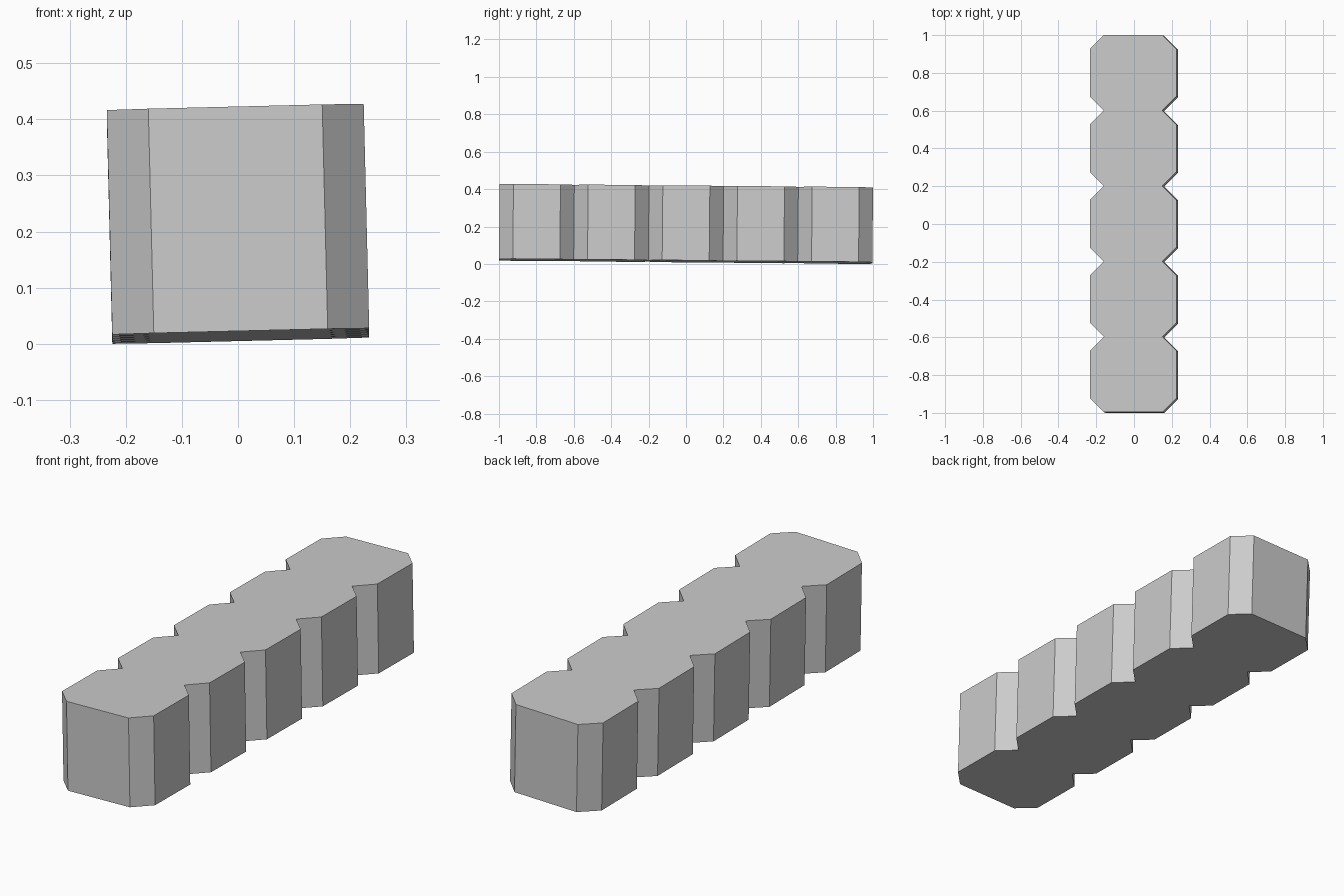
import bpy, bmesh
from mathutils import Matrix, Vector

default = bpy.data.objects.get("Cube")
if default:
    bpy.data.objects.remove(default, do_unlink=True)

# Plain grey material
grey = bpy.data.materials.new("plain grey")
grey.use_nodes = True
colour = (0.6, 0.6, 0.6, 1)
grey.diffuse_color = colour
grey.node_tree.nodes["Principled BSDF"].inputs["Base Color"].default_value = colour

# Proportions of the block: five chamfered units in a row
UNITS, PITCH, HALF_WIDTH, CHAMFER, HEIGHT = 5, 0.3993, 0.229, 0.074, 0.4
length = UNITS * PITCH

# Right-hand outline, front to back; neighbouring units share the notch point
side = [(HALF_WIDTH - CHAMFER, -length / 2)]
for i in range(UNITS):
    start = -length / 2 + i * PITCH
    side += [(HALF_WIDTH, start + CHAMFER),
             (HALF_WIDTH, start + PITCH - CHAMFER),
             (HALF_WIDTH - CHAMFER, start + PITCH)]
outline = side + [(-x, y) for x, y in reversed(side)]

# Extrude the outline into a solid
bm = bmesh.new()
base = bm.faces.new([bm.verts.new((x, y, -HEIGHT / 2)) for x, y in outline])
extruded = bmesh.ops.extrude_face_region(bm, geom=[base], use_keep_orig=True)
top = [v for v in extruded["geom"] if isinstance(v, bmesh.types.BMVert)]
bmesh.ops.translate(bm, verts=top, vec=Vector((0, 0, HEIGHT)))
bmesh.ops.recalc_face_normals(bm, faces=bm.faces)

# Slight lean, then rest the lowest corner on the ground
tilt = Matrix.Rotation(-0.009, 4, 'X') @ Matrix.Rotation(-0.0245, 4, 'Y')
bmesh.ops.transform(bm, matrix=tilt, verts=bm.verts)
lowest = min(v.co.z for v in bm.verts)
bmesh.ops.translate(bm, verts=bm.verts, vec=Vector((0, 0, -lowest)))

mesh = bpy.data.meshes.new("notched_block")
bm.to_mesh(mesh)
bm.free()
mesh.materials.append(grey)
block = bpy.data.objects.new("notched_block", mesh)
bpy.context.collection.objects.link(block)
